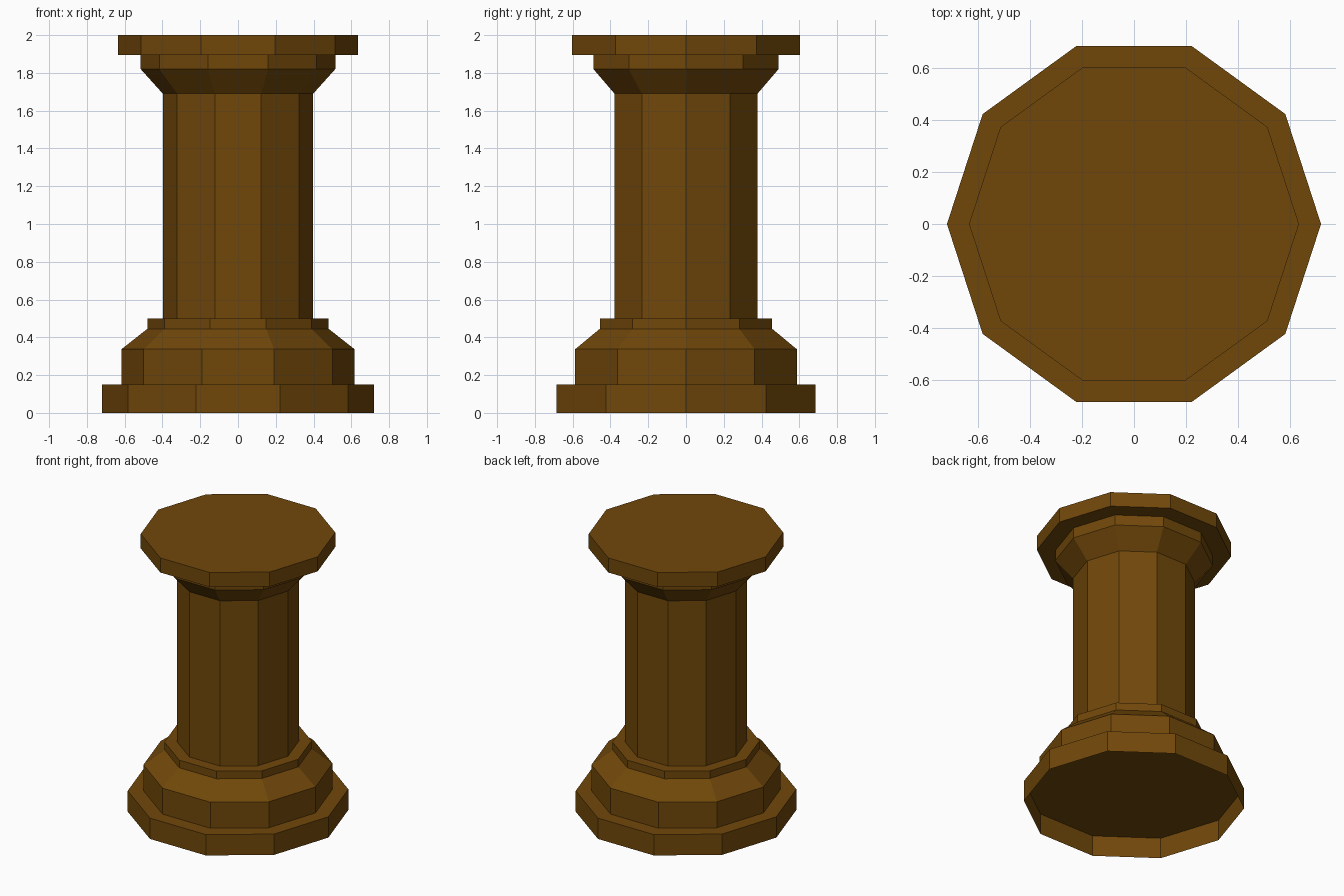
import bpy
import bmesh
from math import cos, sin, tau

SIDES = 10

cube = bpy.data.objects.get("Cube")
if cube:
    bpy.data.objects.remove(cube, do_unlink=True)

# Single brown colour
brown = bpy.data.materials.new("dark_golden_brown")
brown.use_nodes = True
colour = (0.165, 0.064, 0.003, 1)
brown.diffuse_color = colour
brown.node_tree.nodes["Principled BSDF"].inputs["Base Color"].default_value = colour


def turned_part(name, profile, capped=True):
    """Ten-sided turned shape from (radius, height) pairs, bottom to top."""
    bm = bmesh.new()
    rings = [[bm.verts.new((r * cos(tau * i / SIDES), r * sin(tau * i / SIDES), z))
              for i in range(SIDES)] for r, z in profile]
    for low, high in zip(rings, rings[1:]):
        for i in range(SIDES):
            j = (i + 1) % SIDES
            bm.faces.new((low[i], low[j], high[j], high[i]))
    if capped:
        bm.faces.new(rings[0][::-1])
        bm.faces.new(rings[-1])
    mesh = bpy.data.meshes.new(name)
    bm.to_mesh(mesh)
    bm.free()
    mesh.materials.append(brown)
    obj = bpy.data.objects.new(name, mesh)
    bpy.context.collection.objects.link(obj)


# Stepped foot: the plinth is a hollow skirt, open underneath
turned_part("plinth", [(0.72, 0), (0.72, 0.15), (0.617, 0.15)], capped=False)
turned_part("pedestal", [(0.617, 0.15), (0.617, 0.337), (0.48, 0.445), (0.48, 0.5)])

# Column shaft
turned_part("shaft", [(0.398, 0.49), (0.398, 1.7)])

# Flared capital and top slab
turned_part("capital", [(0.398, 1.69), (0.515, 1.82), (0.515, 1.9)])
turned_part("top_slab", [(0.635, 1.895), (0.635, 2)])
